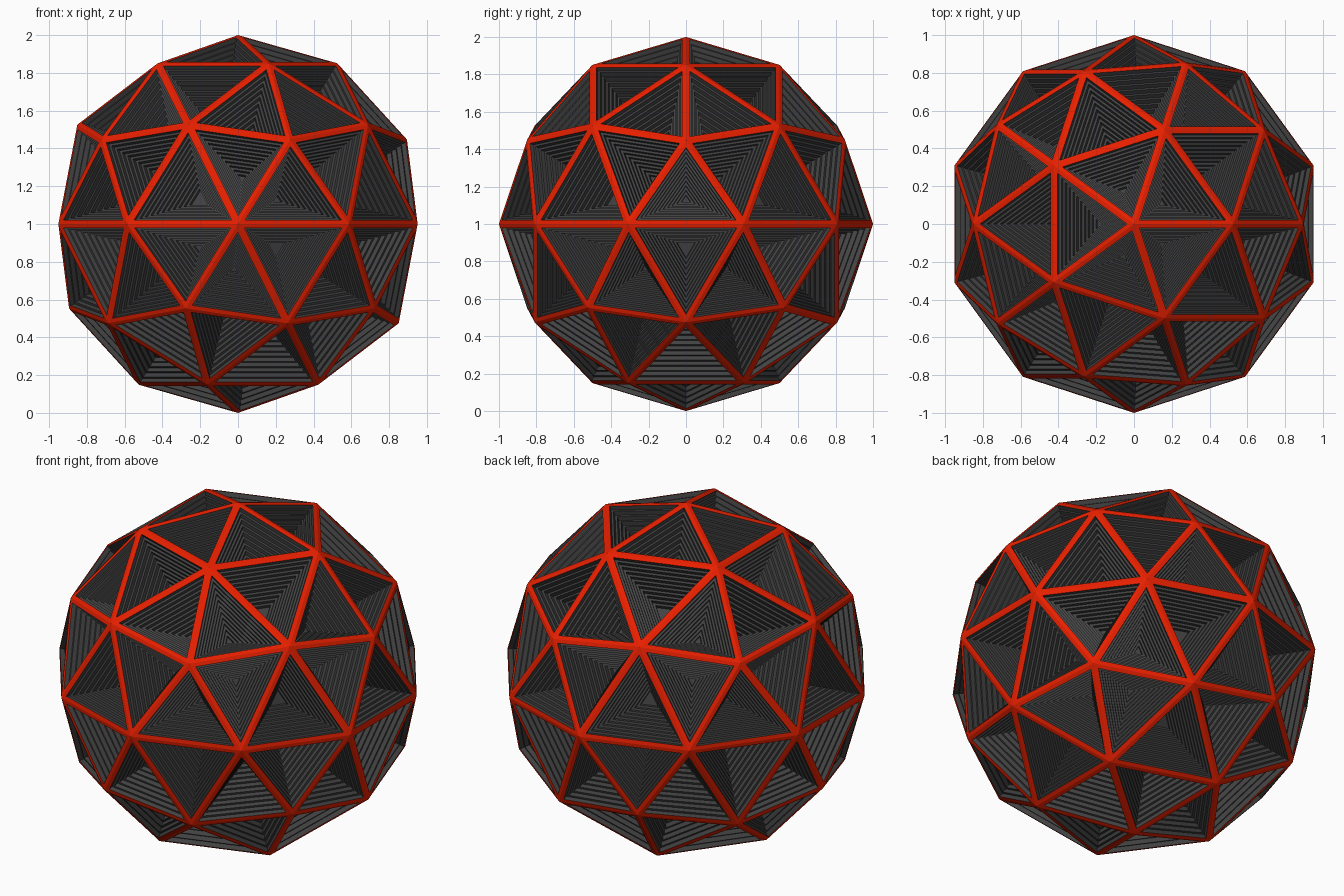
import bpy, bmesh

if "Cube" in bpy.data.objects:
    bpy.data.objects.remove(bpy.data.objects["Cube"])

RINGS = 11          # steps in each pit
RIM = 0.022         # red strut half width
TREAD = 0.0122      # step width
RISER = 0.025       # step depth


def mat(name, c):
    m = bpy.data.materials.new(name)
    m.diffuse_color = (*c, 1)
    m.use_nodes = True
    m.node_tree.nodes["Principled BSDF"].inputs["Base Color"].default_value = m.diffuse_color
    return m


mesh = bpy.data.meshes.new("stepped_panel_sphere")
obj = bpy.data.objects.new("stepped_panel_sphere", mesh)
bpy.context.collection.objects.link(obj)
for m in (mat("red", (0.8, 0.014, 0.0)), mat("grey", (0.055, 0.055, 0.055))):
    mesh.materials.append(m)

# faceted sphere, 80 triangles
bm = bmesh.new()
bmesh.ops.create_icosphere(bm, subdivisions=2, radius=1)
panels = bm.faces[:]


def inset(thickness, depth, ring_mat):
    r = bmesh.ops.inset_individual(bm, faces=panels, thickness=thickness,
                                   depth=depth, use_even_offset=True)
    for f in r["faces"]:
        f.material_index = ring_mat


# red struts, then stepped pits sinking into every panel
inset(RIM, 0, 0)
for i in range(RINGS):
    inset(0.0005, -RISER, 1)
    inset(TREAD, 0, 1)
for f in panels:
    f.material_index = 1
bmesh.ops.translate(bm, verts=bm.verts, vec=(0, 0, 1))
bm.to_mesh(mesh)
bm.free()
